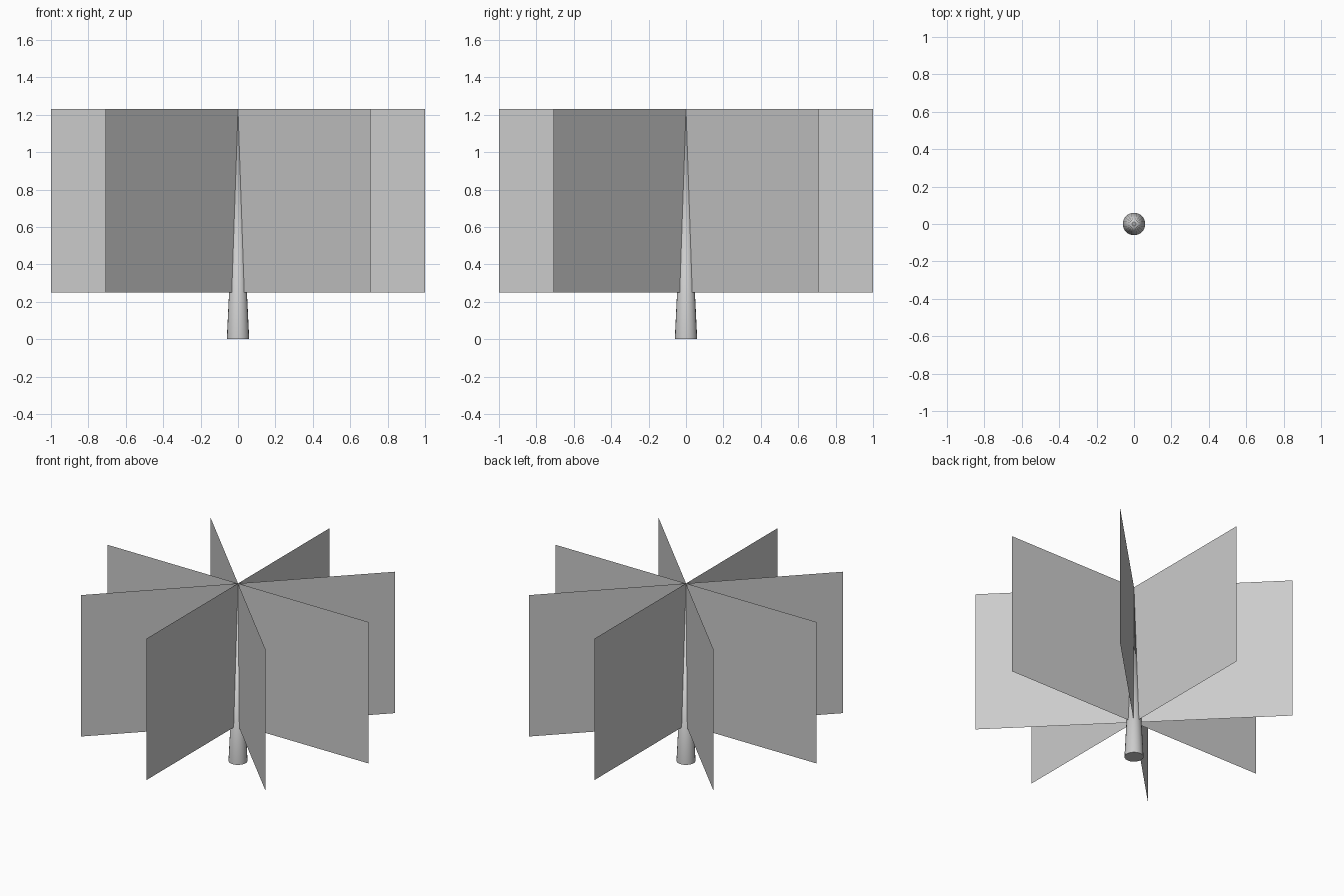
import bpy
import math

cube = bpy.data.objects.get("Cube")
if cube:
    bpy.data.objects.remove(cube, do_unlink=True)

TOP = 1.23      # height of the tip and of the panels
BOTTOM = 0.25   # lower edge of the panels
RADIUS = 0.06   # trunk radius at the ground
PANELS = 4

grey = bpy.data.materials.new("light_grey")
grey.use_nodes = True
colour = (0.6, 0.6, 0.6, 1)
grey.diffuse_color = colour
grey.node_tree.nodes["Principled BSDF"].inputs["Base Color"].default_value = colour

# Trunk: one slender cone with a closed base
bpy.ops.mesh.primitive_cone_add(vertices=20, radius1=RADIUS, radius2=0,
                                depth=TOP, location=(0, 0, TOP / 2))
trunk = bpy.context.object
trunk.name = "trunk"
trunk.data.materials.append(grey)
bpy.ops.object.shade_smooth_by_angle(angle=math.radians(40))

# Foliage: upright flat panels crossing on the trunk axis
panel_mesh = bpy.data.meshes.new("foliage_panel")
corners = [(-1, 0, BOTTOM), (1, 0, BOTTOM), (1, 0, TOP), (-1, 0, TOP)]
panel_mesh.from_pydata(corners, [], [(0, 1, 2, 3)])
panel_mesh.materials.append(grey)
for i in range(PANELS):
    panel = bpy.data.objects.new(f"foliage_panel_{i + 1}", panel_mesh)
    panel.rotation_euler.z = i * math.pi / PANELS
    bpy.context.collection.objects.link(panel)
